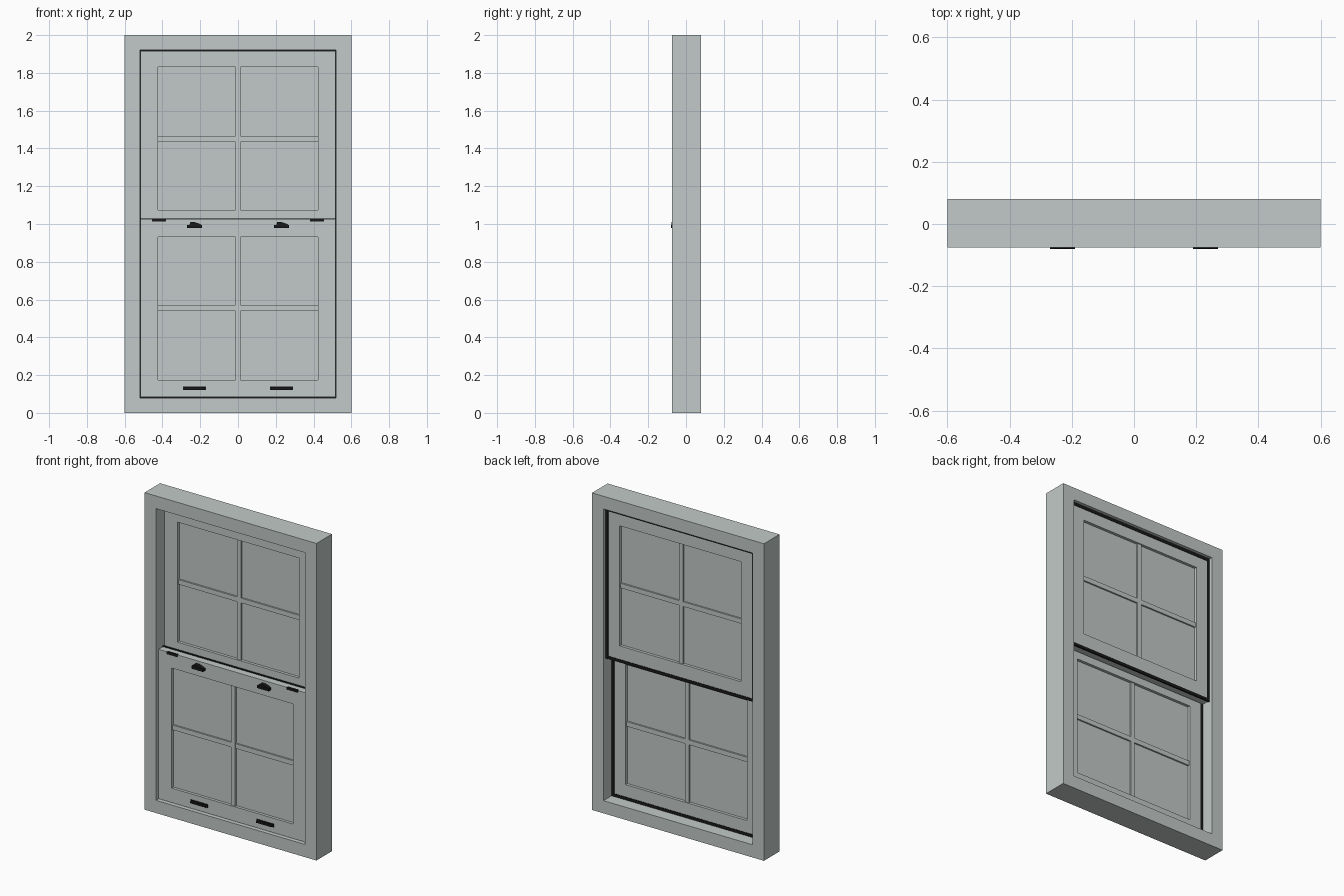
import bpy, bmesh

if "Cube" in bpy.data.objects:
    bpy.data.objects.remove(bpy.data.objects["Cube"])


def material(name, rgb):
    m = bpy.data.materials.new(name)
    m.diffuse_color = (*rgb, 1)
    m.use_nodes = True
    m.node_tree.nodes["Principled BSDF"].inputs["Base Color"].default_value = m.diffuse_color
    return m


GREY = material("painted grey", (0.54, 0.59, 0.58))
BLACK = material("black rubber and metal", (0.01, 0.01, 0.01))


def finish(name, bm, mat):
    bmesh.ops.recalc_face_normals(bm, faces=bm.faces)
    me = bpy.data.meshes.new(name)
    bm.to_mesh(me)
    bm.free()
    me.materials.append(mat)
    ob = bpy.data.objects.new(name, me)
    bpy.context.collection.objects.link(ob)
    return ob


def prism(name, pts, y0, y1, mat):
    """Extrude an x-z outline from y0 to y1."""
    bm = bmesh.new()
    a = [bm.verts.new((x, y0, z)) for x, z in pts]
    b = [bm.verts.new((x, y1, z)) for x, z in pts]
    bm.faces.new(a)
    bm.faces.new(b)
    for i in range(len(pts)):
        j = (i + 1) % len(pts)
        bm.faces.new((a[i], a[j], b[j], b[i]))
    return finish(name, bm, mat)


def rect(x0, x1, z0, z1):
    return [(x0, z0), (x1, z0), (x1, z1), (x0, z1)]


def box(name, x0, x1, y0, y1, z0, z1, mat):
    return prism(name, rect(x0, x1, z0, z1), y0, y1, mat)


def ring(name, outer, inner, y0, y1, mat):
    """Rectangular border with a rectangular hole."""
    bm = bmesh.new()
    o0, o1, i0, i1 = [[bm.verts.new((x, y, z)) for x, z in rect(*r)]
                      for r, y in ((outer, y0), (outer, y1), (inner, y0), (inner, y1))]
    for i in range(4):
        j = (i + 1) % 4
        for p, q in ((o0, i0), (o1, i1), (o0, o1), (i0, i1)):
            bm.faces.new((p[i], p[j], q[j], q[i]))
    return finish(name, bm, mat)


# Outer frame
ring("window_frame", (-0.6, 0.6, 0, 2), (-0.52, 0.52, 0.08, 1.92), -0.075, 0.08, GREY)


def sash(name, z0, z1, g0, g1, y0, y1, bar_z):
    """Sash border, rubber seal, glass panel and crossing glazing bars."""
    ring(name + "_sash", (-0.516, 0.516, z0 + 0.004, z1 - 0.004),
         (-0.424, 0.424, g0, g1), y0, y1, GREY)
    ring(name + "_seal", (-0.52, 0.52, z0, z1),
         (-0.502, 0.502, z0 + 0.018, z1 - 0.018), y1 - 0.008, y1 + 0.003, BLACK)
    c = (y0 + y1) / 2
    box(name + "_glass", -0.43, 0.43, c - 0.008, c + 0.008, g0 - 0.005, g1 + 0.005, GREY)
    box(name + "_upright_bar", -0.014, 0.014, c - 0.019, c + 0.019, g0, g1, GREY)
    box(name + "_cross_bar", -0.424, 0.424, c - 0.018, c + 0.018,
        bar_z - 0.015, bar_z + 0.015, GREY)


sash("lower", 0.08, 1.03, 0.175, 0.932, -0.055, -0.003, 0.555)
sash("upper", 0.97, 1.92, 1.073, 1.83, 0.004, 0.056, 1.45)

# Hardware on the lower sash
for side, s in (("left", -1), ("right", 1)):
    # Lift handle: base plate with a projecting lip
    x = 0.23 * s
    box(side + "_lift_plate", x - 0.06, x + 0.06, -0.06, -0.054, 0.12, 0.14, BLACK)
    box(side + "_lift_lip", x - 0.055, x + 0.055, -0.072, -0.058, 0.124, 0.134, BLACK)
    # Lock: base with a sloping lever
    box(side + "_lock_base", x - 0.04, x + 0.04, -0.08, -0.054, 0.98, 0.996, BLACK)
    prism(side + "_lock_lever", [(x - 0.028, 0.994), (x + 0.038, 0.994), (x + 0.03, 1.0),
                                 (x, 1.01), (x - 0.022, 1.01)], -0.078, -0.054, BLACK)
    # Tilt latch at the top edge
    x = 0.419 * s
    box(side + "_tilt_latch", x - 0.037, x + 0.037, -0.06, -0.046, 1.014, 1.029, BLACK)
